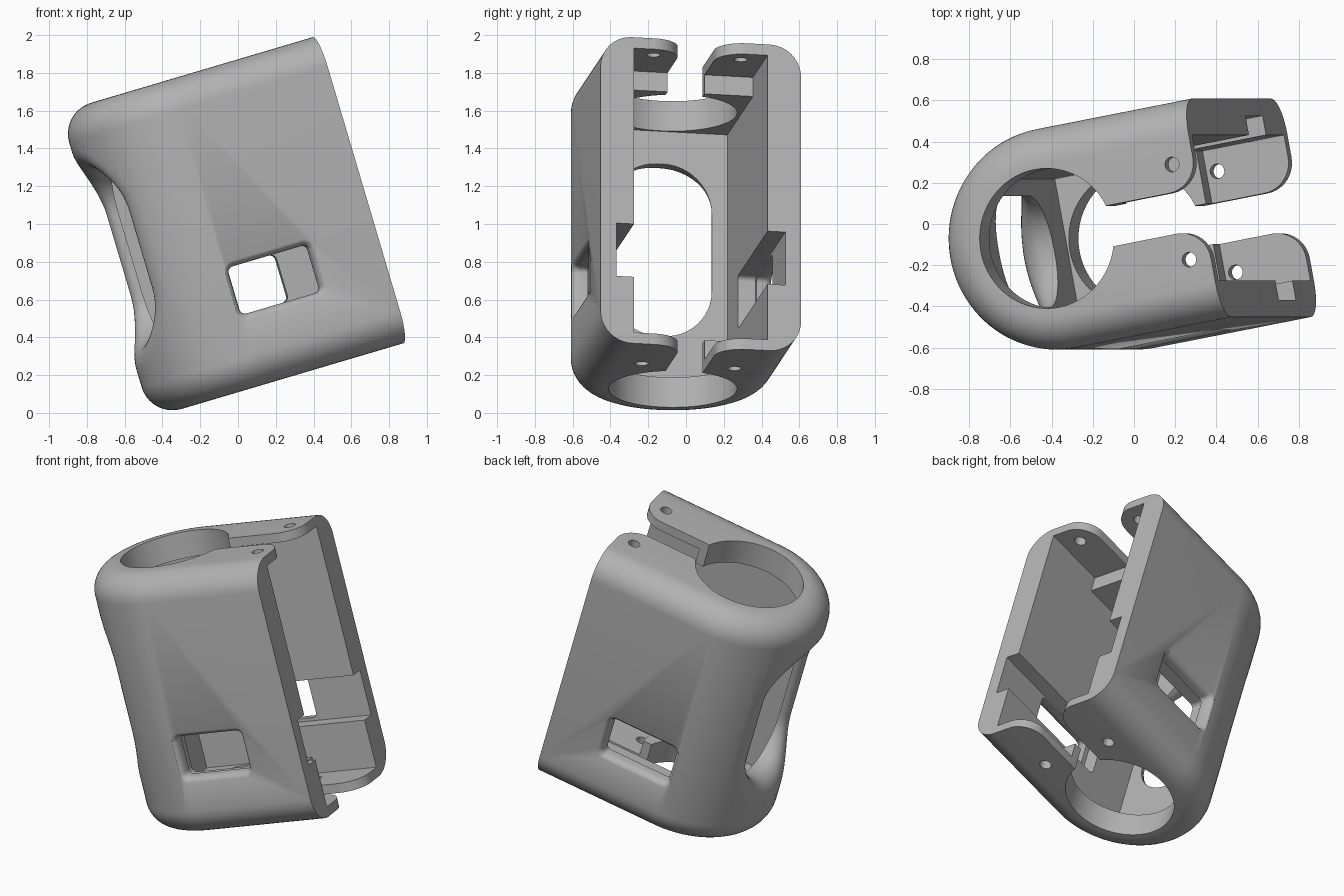
import bpy, bmesh, math
from mathutils import Matrix, Vector

if "Cube" in bpy.data.objects:
    bpy.data.objects.remove(bpy.data.objects["Cube"], do_unlink=True)

R, END, H = 0.54, 0.80, 1.69      # outer radius, arm end, height
FILLET = 0.17
CAVITY = 0.36                     # half width of the cavity

grey = bpy.data.materials.new("plain_grey")
grey.use_nodes = True
colour = (0.45, 0.45, 0.45, 1)
grey.diffuse_color = colour
grey.node_tree.nodes["Principled BSDF"].inputs["Base Color"].default_value = colour


def loft(name, rings):
    """Closed solid skinned over rings with equal point counts."""
    bm = bmesh.new()
    loops = [[bm.verts.new(p) for p in ring] for ring in rings]
    n = len(loops[0])
    for a, b in zip(loops, loops[1:]):
        for i in range(n):
            j = (i + 1) % n
            bm.faces.new((a[i], a[j], b[j], b[i]))
    bm.faces.new(loops[0])
    bm.faces.new(loops[-1])
    bmesh.ops.recalc_face_normals(bm, faces=bm.faces)
    mesh = bpy.data.meshes.new(name)
    bm.to_mesh(mesh)
    bm.free()
    mesh.materials.append(grey)
    obj = bpy.data.objects.new(name, mesh)
    bpy.context.collection.objects.link(obj)
    return obj


def prism_z(name, points, low=-0.1, high=H + 0.1):
    return loft(name, [[(x, y, z) for x, y in points] for z in (low, high)])


def prism_y(name, points, half):
    return loft(name, [[(x, y, z) for x, z in points] for y in (-half, half)])


def circle(x, y, r, n):
    return [(x + r * math.cos(2 * math.pi * i / n), y + r * math.sin(2 * math.pi * i / n))
            for i in range(n)]


def rounded(cx, cz, hx, hz, r, n=6):
    """Rounded rectangle as points with outward normals."""
    pts = []
    for k, (sx, sz) in enumerate(((1, 1), (-1, 1), (-1, -1), (1, -1))):
        for i in range(n + 1):
            a = math.pi / 2 * (k + i / n)
            c, s = math.cos(a), math.sin(a)
            pts.append((cx + sx * (hx - r) + r * c, cz + sz * (hz - r) + r * s, c, s))
    return pts


# Outer shell: U-shaped plan with rounded top and bottom rims
def plan(d, z, n=48):
    r = R - d
    arc = [(-r * math.sin(math.pi * i / n), r * math.cos(math.pi * i / n), z)
           for i in range(n + 1)]
    return [(END, r, z)] + arc + [(END, -r, z)]


steps = [math.pi / 2 * i / 10 for i in range(11)]
rim = [(FILLET * (1 - math.sin(a)), FILLET * (1 - math.cos(a))) for a in steps]
body = loft("clamp_housing", [plan(d, z) for d, z in rim]
            + [plan(d, H - z) for d, z in reversed(rim)])

cutters = []

# Inner cavity: thick plates around the ring, thin tongues on the arms
back, step, thick, thin = -0.35, 0.38, 0.165, 0.06
cutters.append(prism_y("cavity_cutter", [
    (back, thick), (step, thick), (step, thin), (0.95, thin),
    (0.95, H - thin), (step, H - thin), (step, H - thick), (back, H - thick)], CAVITY))

# Round openings in both end plates
cutters.append(prism_z("ring_cutter", circle(0, 0, 0.34, 64)))

# Slot between the tongues, with rounded tongue corners
gap, tip = 0.10, 0.15
side = [(0.1, gap)] + [(END - tip + tip * math.sin(math.pi / 2 * i / 10),
                        gap + tip - tip * math.cos(math.pi / 2 * i / 10)) for i in range(11)]
side.append((0.95, gap + tip))
cutters.append(prism_z("slot_cutter", side + [(x, -y) for x, y in reversed(side)]))

# Screw holes in the tongues
for s in (1, -1):
    cutters.append(prism_z("top_screw_cutter", circle(0.69, 0.235 * s, 0.036, 20), H - 0.12))
    cutters.append(prism_z("bottom_screw_cutter", circle(0.435, 0.25 * s, 0.036, 20), -0.1, 0.12))

# Channel along the inside of both arms
channel = rounded(0.45, 0.513, 0.5, 0.146, 0.03)
cutters.append(prism_y("channel_cutter", [p[:2] for p in channel], 0.455))

# Side windows with softly flared outer edges
window = rounded(0.205, 0.517, 0.225, 0.13, 0.03)
for s in (1, -1):
    profile = [(0.3, 0), (0.5, 0), (0.52, 0.006), (0.535, 0.02), (0.545, 0.04), (0.6, 0.04)]
    cutters.append(loft("side_window_cutter", [
        [(x + nx * d, s * y, z + nz * d) for x, z, nx, nz in window] for y, d in profile]))

# Back window with a wide fillet that follows the round outer wall
opening = rounded(0, 0.87, 0.275, 0.475, 0.26, 12)
soft = 0.13


def wall(y):
    return -math.sqrt(R * R - y * y)


rings = [[(-0.22, y, z) for y, z, ny, nz in opening]]
for a in steps:
    d = soft * (1 - math.cos(a))
    rings.append([(wall(y + ny * d) + soft * (1 - math.sin(a)), y + ny * d, z + nz * d)
                  for y, z, ny, nz in opening])
for depth in (0.03, 0.4):
    rings.append([(wall(y + ny * soft) - depth, y + ny * soft, z + nz * soft)
                  for y, z, ny, nz in opening])
cutters.append(loft("back_window_cutter", rings))

# Carve the shell
bpy.context.view_layer.objects.active = body
for cutter in cutters:
    cutter.hide_render = True
    mod = body.modifiers.new("carve", "BOOLEAN")
    mod.operation = "DIFFERENCE"
    mod.solver = "EXACT"
    mod.object = cutter
    bpy.ops.object.modifier_apply(modifier=mod.name)
    bpy.data.objects.remove(cutter, do_unlink=True)

# Lean and turn the housing into place
pose = (Matrix.Translation(Vector((0.056, -0.07, 0.126)))
        @ Matrix.Rotation(math.radians(-16.5), 4, "Y")
        @ Matrix.Rotation(math.radians(10.7), 4, "Z"))
body.data.transform(pose)

bpy.ops.object.select_all(action="DESELECT")
body.select_set(True)
bpy.ops.object.shade_smooth_by_angle(angle=math.radians(30))
